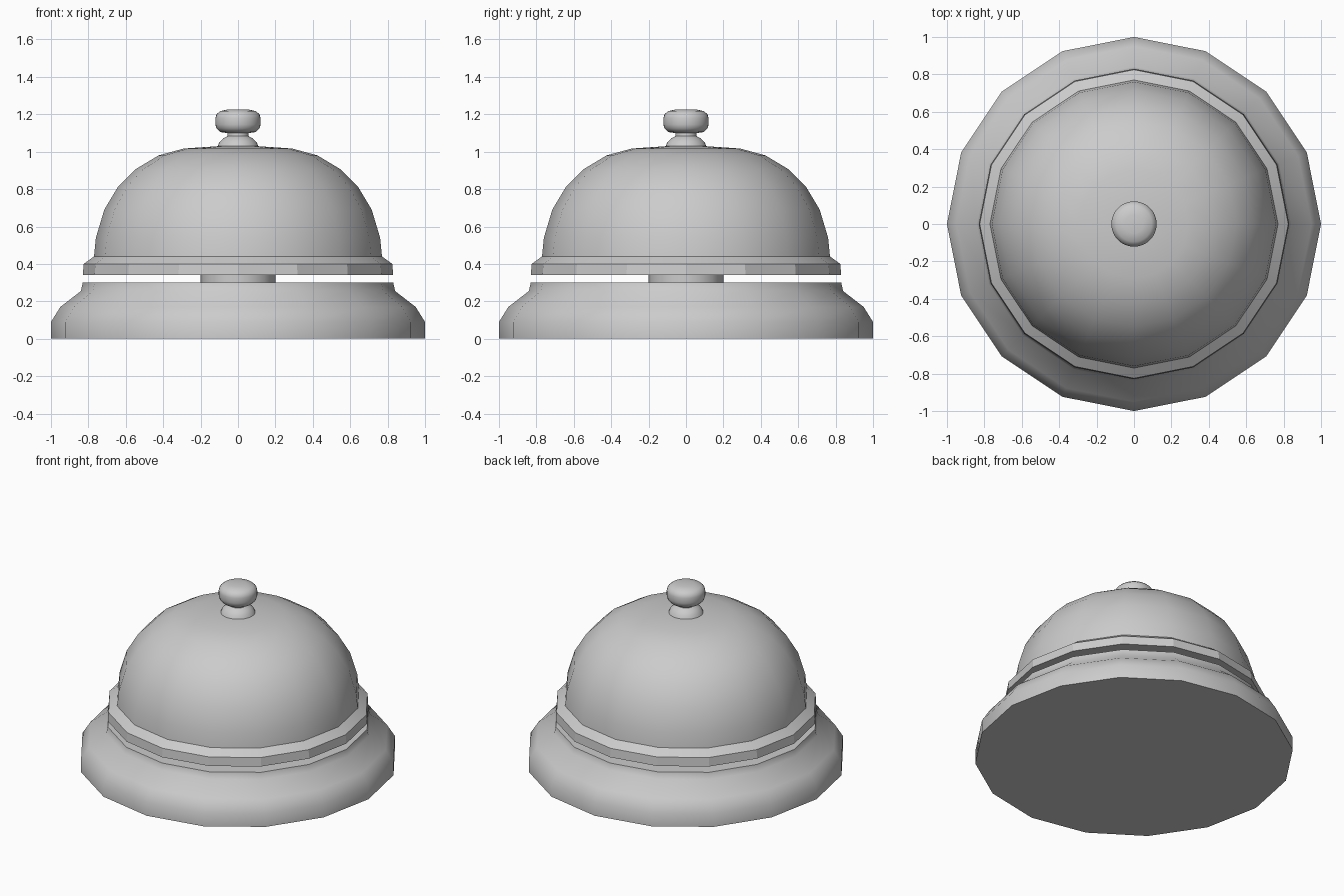
import bpy, bmesh, math

if "Cube" in bpy.data.objects:
    bpy.data.objects.remove(bpy.data.objects["Cube"])


def lathe(name, profile, sides, angle=30):
    """Revolve (radius, z) points around z and cap both ends."""
    bm = bmesh.new()
    rings = []
    for r, z in profile:
        rings.append([bm.verts.new((r * math.cos(2 * math.pi * i / sides),
                                    r * math.sin(2 * math.pi * i / sides), z))
                      for i in range(sides)])
    for a, b in zip(rings, rings[1:]):
        for i in range(sides):
            j = (i + 1) % sides
            bm.faces.new((a[i], a[j], b[j], b[i]))
    bm.faces.new(rings[0][::-1])
    bm.faces.new(rings[-1])
    mesh = bpy.data.meshes.new(name)
    bm.to_mesh(mesh)
    bm.free()
    obj = bpy.data.objects.new(name, mesh)
    bpy.context.collection.objects.link(obj)
    bpy.ops.object.select_all(action='DESELECT')
    obj.select_set(True)
    bpy.context.view_layer.objects.active = obj
    bpy.ops.object.shade_smooth_by_angle(angle=math.radians(angle))
    return obj


# Wide foot
lathe("base", [(1, 0), (1, 0.09), (0.95, 0.17), (0.84, 0.255), (0.83, 0.30)], 16, 44)

# Post seen in the gap between base and bell
lathe("post", [(0.2, 0.29), (0.2, 0.35)], 16)

# Rim band and dome
lathe("bell_rim", [(0.83, 0.34), (0.825, 0.40), (0.77, 0.44)], 16, 20)
lathe("bell_dome", [(0.77, 0.44), (0.76, 0.54), (0.715, 0.69), (0.64, 0.815),
                    (0.55, 0.905), (0.425, 0.98), (0.29, 1.017), (0.1, 1.03)], 16)

# Flared stem and push button
lathe("button_stem", [(0.11, 1.025), (0.10, 1.05), (0.08, 1.07), (0.057, 1.083),
                      (0.055, 1.11)], 32, 40)
lathe("button", [(0.06, 1.10), (0.095, 1.105), (0.115, 1.125), (0.121, 1.145),
                 (0.121, 1.18), (0.115, 1.20), (0.095, 1.217), (0.05, 1.227)], 32, 50)
